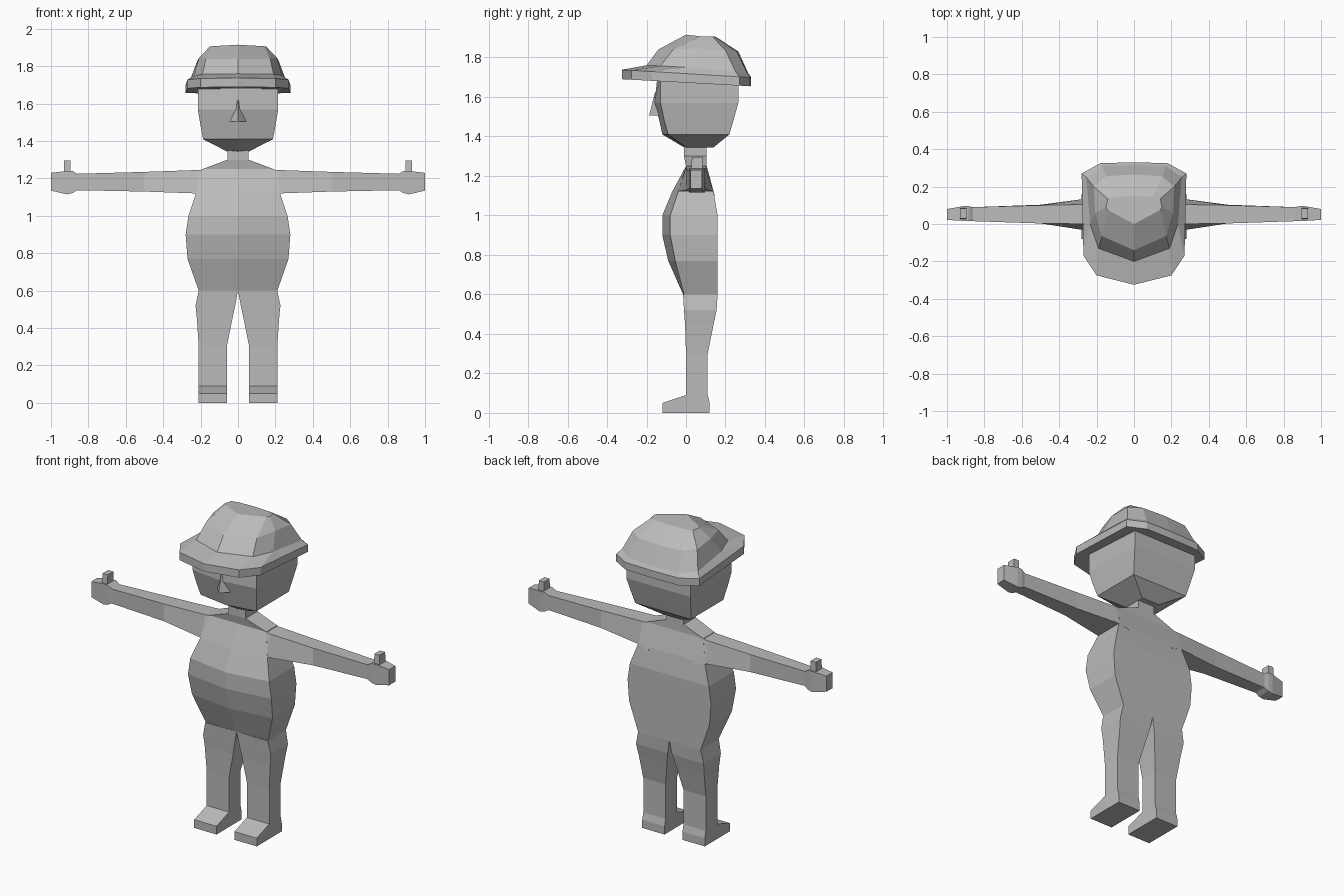
import bpy, bmesh

mat = bpy.data.materials.new("plain_grey")
mat.diffuse_color = (0.5, 0.5, 0.5, 1)


def loft(name, rings):
    """Bridge equal-length rings of points and cap both ends."""
    bm = bmesh.new()
    rows = [[bm.verts.new(p) for p in r] for r in rings]
    n = len(rows[0])
    for a, b in zip(rows, rows[1:]):
        for i in range(n):
            j = (i + 1) % n
            bm.faces.new((a[i], a[j], b[j], b[i]))
    bm.faces.new(rows[0])
    bm.faces.new(rows[-1])
    bmesh.ops.recalc_face_normals(bm, faces=bm.faces)
    me = bpy.data.meshes.new(name)
    bm.to_mesh(me)
    bm.free()
    me.materials.append(mat)
    ob = bpy.data.objects.new(name, me)
    bpy.context.collection.objects.link(ob)
    return ob


def full(half):
    """Mirror a half ring running from front centre to back centre."""
    return half + [(-x, y, z) for x, y, z in reversed(half[1:-1])]


def rect(x0, x1, y0, y1, z):
    return [(x0, y0, z), (x1, y0, z), (x1, y1, z), (x0, y1, z)]


def mirrored(ob):
    ob.modifiers.new("mirror", 'MIRROR')


# torso, shoulders and neck: z, half width, front centre, front corner, back
torso = [(0.60, 0.21, -0.015, -0.01, 0.16), (0.77, 0.27, -0.09, -0.055, 0.16),
         (0.90, 0.28, -0.12, -0.08, 0.16), (1.00, 0.265, -0.12, -0.08, 0.16),
         (1.12, 0.225, -0.07, -0.04, 0.14), (1.25, 0.19, 0.0, 0.0, 0.105),
         (1.30, 0.057, -0.01, -0.01, 0.105), (1.36, 0.057, -0.01, -0.01, 0.105)]
loft("torso", [full([(0, f, z), (w, c, z), (w, b, z), (0, b, z)])
               for z, w, f, c, b in torso])

# legs with feet: z, inner x, outer x, front, back
leg = [(0, 0.06, 0.21, -0.12, 0.12), (0.05, 0.06, 0.21, -0.12, 0.12),
       (0.09, 0.06, 0.21, 0, 0.11), (0.30, 0.06, 0.21, 0, 0.11),
       (0.45, 0.03, 0.22, -0.005, 0.14), (0.52, 0.015, 0.227, -0.01, 0.155),
       (0.60, 0.0, 0.21, -0.015, 0.16)]
mirrored(loft("leg", [rect(a, b, f, k, z) for z, a, b, f, k in leg]))

# arms with hands: x, bottom z, top z, bottom y range, top y range
arm = [(0.15, 1.10, 1.25, -0.045, 0.145, 0.0, 0.105),
       (0.22, 1.12, 1.245, -0.04, 0.14, 0.0, 0.105),
       (0.50, 1.13, 1.235, 0.003, 0.103, 0.003, 0.10),
       (0.86, 1.137, 1.225, 0.015, 0.09, 0.015, 0.09),
       (0.885, 1.122, 1.24, 0.015, 0.095, 0.015, 0.095),
       (0.915, 1.115, 1.24, 0.017, 0.095, 0.017, 0.095),
       (1.0, 1.135, 1.23, 0.022, 0.08, 0.022, 0.08)]
mirrored(loft("arm", [[(x, a, z0), (x, b, z0), (x, d, z1), (x, c, z1)]
                      for x, z0, z1, a, b, c, d in arm]))
mirrored(loft("thumb", [rect(0.895, 0.932, 0.025, 0.085, 1.22),
                        rect(0.895, 0.93, 0.03, 0.083, 1.295)]))

# head: z, half width, front centre, front corner, back
head = [(1.345, 0.06, -0.01, 0.0, 0.14), (1.41, 0.187, -0.12, -0.09, 0.22),
        (1.48, 0.20, -0.135, -0.11, 0.24), (1.57, 0.215, -0.16, -0.13, 0.265),
        (1.70, 0.215, -0.145, -0.13, 0.265)]
loft("head", [full([(0, f, z), (w, c, z), (w, b, z), (0, b, z)])
              for z, w, f, c, b in head])

# nose: wedge tapering up to the bridge
loft("nose", [[(-0.05, -0.13, 1.505), (0, -0.187, 1.505), (0.05, -0.13, 1.505), (0, -0.13, 1.48)],
              [(-0.006, -0.15, 1.62), (0, -0.158, 1.62), (0.006, -0.15, 1.62), (0, -0.13, 1.62)]])

# hat: tilted brim edge, then crown
brim = [(0, -0.325), (0.20, -0.275), (0.27, -0.17), (0.28, 0.27), (0.18, 0.325), (0, 0.33)]
hat = [[(x, y, 1.672 - 0.055 * y) for x, y in brim],
       [(x, y, 1.718 - 0.06 * y) for x, y in brim],
       [(0, -0.20, 1.76), (0.19, -0.13, 1.757), (0.235, 0.0, 1.75),
        (0.255, 0.25, 1.73), (0.17, 0.31, 1.72), (0, 0.315, 1.72)],
       [(0, -0.14, 1.84), (0.172, -0.065, 1.84), (0.208, 0.06, 1.845),
        (0.215, 0.20, 1.835), (0.15, 0.255, 1.83), (0, 0.265, 1.83)],
       [(0, 0.0, 1.915), (0.14, 0.075, 1.907), (0.15, 0.09, 1.906),
        (0.14, 0.135, 1.905), (0.10, 0.145, 1.905), (0, 0.15, 1.905)]]
loft("hat", [full(r) for r in hat])
